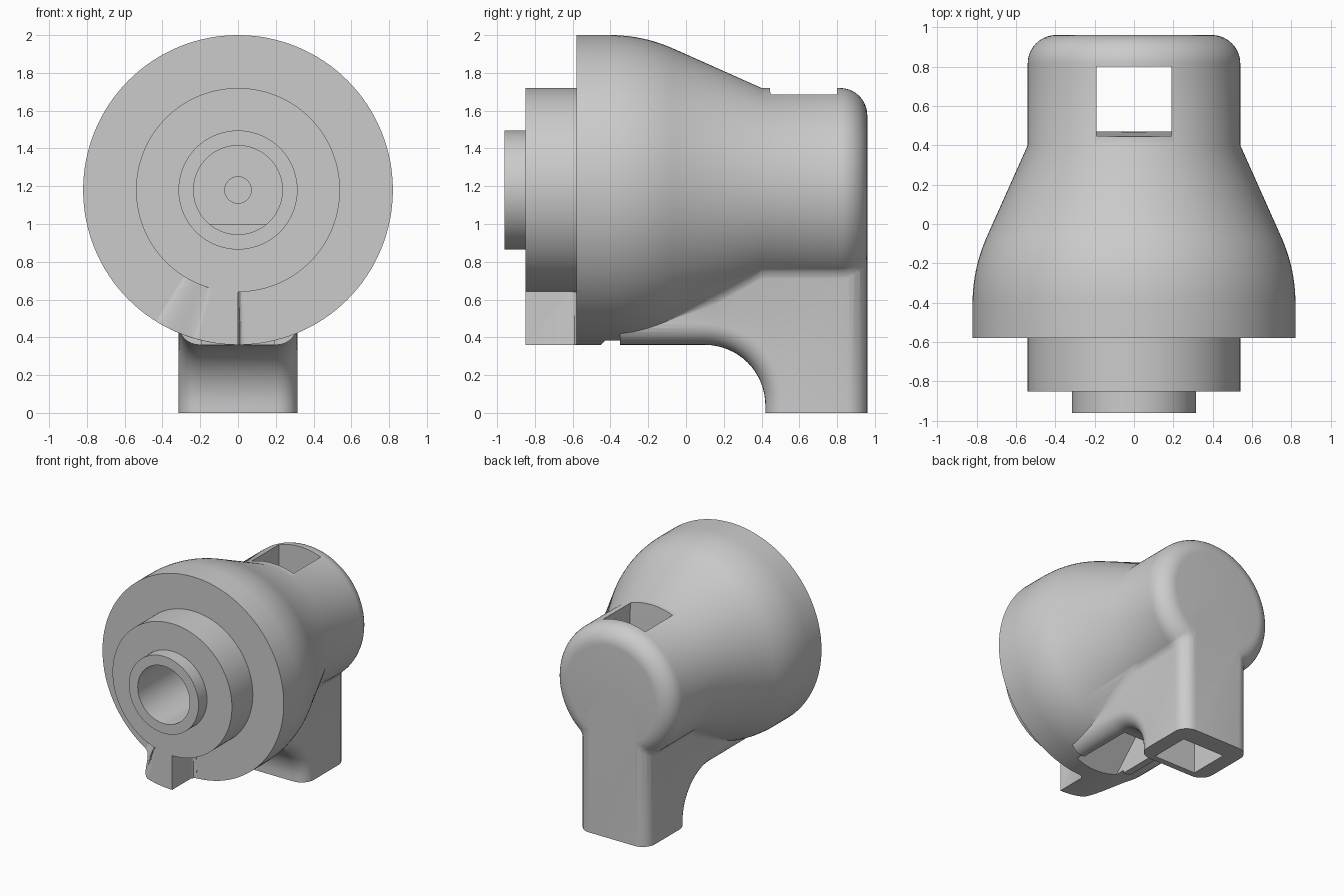
import bpy, bmesh, math
from math import sin, cos, pi, radians, sqrt

if "Cube" in bpy.data.objects:
    bpy.data.objects.remove(bpy.data.objects["Cube"])

AX = 1.18      # height of the turning axis
HW = 0.315     # half width of the leg
R_END = 0.145  # back edge rounding of the barrel
R_LEG = 0.11   # edge rounding of the leg

grey = bpy.data.materials.new("plain grey")
grey.diffuse_color = (0.6, 0.6, 0.6, 1)
grey.use_nodes = True
grey.node_tree.nodes["Principled BSDF"].inputs["Base Color"].default_value = grey.diffuse_color


def finish(bm, name):
    bmesh.ops.remove_doubles(bm, verts=bm.verts, dist=1e-5)
    bmesh.ops.recalc_face_normals(bm, faces=bm.faces)
    me = bpy.data.meshes.new(name)
    bm.to_mesh(me)
    bm.free()
    me.materials.append(grey)
    ob = bpy.data.objects.new(name, me)
    bpy.context.collection.objects.link(ob)
    return ob


def loft(name, rings):
    """Closed solid through a list of equal-length rings."""
    bm = bmesh.new()
    vs = [[bm.verts.new(p) for p in ring] for ring in rings]
    n = len(vs[0])
    for a, b in zip(vs, vs[1:]):
        for i in range(n):
            j = (i + 1) % n
            bm.faces.new((a[i], a[j], b[j], b[i]))
    bm.faces.new(vs[0])
    bm.faces.new(vs[-1])
    return finish(bm, name)


def prism(name, yz, hw):
    return loft(name, [[(x, y, z) for y, z in yz] for x in (-hw, hw)])


def lathe(name, prof, n=128):
    """Spin (radius, y) points about the y axis at height AX."""
    bm = bmesh.new()
    vs = [bm.verts.new((r, y, AX)) for r, y in prof]
    es = [bm.edges.new(p) for p in zip(vs, vs[1:])]
    bmesh.ops.spin(bm, geom=vs + es, cent=(0, 0, AX), axis=(0, 1, 0),
                   angle=2 * pi, steps=n, use_merge=True)
    return finish(bm, name)


def boolean(ob, other, op):
    m = ob.modifiers.new(op, 'BOOLEAN')
    m.operation, m.solver, m.object = op, 'EXACT', other
    bpy.context.view_layer.objects.active = ob
    bpy.ops.object.modifier_apply(modifier=m.name)
    bpy.data.objects.remove(other)


def body_r(y):
    if y < -0.07:
        return 0.82 - 0.81 + sqrt(0.81 ** 2 - max(0, y + 0.40) ** 2)
    if y < 0.40:
        return 0.75 - (y + 0.07) * 0.21 / 0.47
    d = max(0, y - (0.96 - R_END))
    return 0.54 - R_END + sqrt(max(0, R_END ** 2 - d * d))


# Turned body: blind bore, stepped boss, bell and barrel with rounded end
prof = [(0, 0.1), (0.235, 0.1), (0.235, -0.96), (0.315, -0.96), (0.315, -0.85),
        (0.54, -0.85), (0.54, -0.58), (0.82, -0.58)]
ys = [-0.40 + 0.33 * i / 10 for i in range(11)] + [0.40]
ys += [0.96 - R_END + R_END * sin(pi / 2 * i / 10) for i in range(11)]
prof += [(body_r(y), y) for y in ys] + [(0, 0.96)]
body = lathe("elbow_body", prof)

# Leg with concave front, all long edges rounded
side = [(-0.35, 0.36)] + [(0.10 + 0.32 * sin(t), 0.04 + 0.32 * cos(t))
                          for t in [pi / 2 * i / 16 for i in range(17)]]
side += [(0.42, -0.2), (0.96, -0.2), (0.96, 1.0), (-0.35, 1.0)]
leg = prism("leg", side, HW)
bm = bmesh.new()
bm.from_mesh(leg.data)
edges = [e for e in bm.edges if abs(e.verts[0].co.x - e.verts[1].co.x) < 1e-4
         and all(v.co.z < 0.99 or v.co.y > 0.9 for v in e.verts)
         and not all(v.co.z < -0.19 for v in e.verts)
         and not all(v.co.y < -0.34 for v in e.verts)]
bmesh.ops.bevel(bm, geom=edges, offset=R_LEG, segments=8, profile=0.5, affect='EDGES')
bm.to_mesh(leg.data)
bm.free()
foot = prism("foot_trim", [(-2, -1), (2, -1), (2, 0), (-2, 0)], 2)
boolean(leg, foot, 'DIFFERENCE')
boolean(body, leg, 'UNION')

# Concave blends where the leg meets the body
for s in (-1, 1):
    rings = []
    for y in [-0.1 + i * 0.05 for i in range(19)] + [0.83, 0.86, 0.89, 0.92, 0.945, 0.956]:
        d = max(0, y - (0.96 - R_LEG))
        h = HW - R_LEG + sqrt(R_LEG ** 2 - d * d) - 0.0015
        r = body_r(y) - 0.0015
        f = 0.1 * min(1, max(0.15, (y + 0.1) / 0.25))
        cx = h + f
        cz = AX - sqrt((r + f) ** 2 - cx ** 2)
        a0, a1 = pi, math.atan2(AX - cz, -cx)
        ring = [(s * (cx + f * cos(a)), y, cz + f * sin(a))
                for a in [a0 + (a1 - a0) * i / 6 for i in range(7)]]
        rings.append(ring + [(s * (h - 0.05), y, ring[-1][2] + 0.06),
                             (s * (h - 0.05), y, cz)])
    boolean(body, loft("blend", rings), 'UNION')

# Stop tab on the front flange: upright side at x = 0, flowing ramp on the other
bm_rings = []
for i in range(41):
    deg = -2.5 + 34.5 * i / 40
    if deg < 0:
        u = (deg + 2.5) / 2.5
        h = 0.03 * (1 - sqrt(max(0, 1 - u * u)))
    else:
        t = min(1, max(0, (deg - 15) / 17))
        h = 0.27 * (1 - t * t * (3 - 2 * t))
    bm_rings.append((radians(deg), h))
k = next(i for i, p in enumerate(bm_rings) if p[0] >= 0)
bm_rings[k:k] = [(0, 0.03), (0.0005, 0.27)]
rings = []
for a, h in bm_rings:
    pts = [(0.52, -0.56), (0.8195, -0.56), (0.8195, -0.581 - h), (0.52, -0.581 - h)]
    rings.append([(-r * sin(a), max(y, -0.8495), AX - r * cos(a)) for r, y in pts])
boolean(body, loft("stop_tab", rings), 'UNION')

# Openings: straight chute, flared window lip, wedge slot under the bell, pin hole
cuts = [prism("chute", [(0.47, -0.5), (0.80, -0.5), (0.80, 2.2), (0.44, 2.2),
                        (0.445, 1.72), (0.47, 1.18)], 0.19),
        prism("slot", [(-0.49, 0.32), (0.0, 0.81), (0.08, 0.81), (0.12, 0.32)], 0.19),
        lathe("pin_hole", [(0, 0.05), (0.07, 0.05), (0.07, 0.6), (0, 0.6)], 32)]
for c in cuts:
    boolean(body, c, 'DIFFERENCE')

bpy.ops.object.select_all(action='DESELECT')
body.select_set(True)
bpy.context.view_layer.objects.active = body
bpy.ops.object.shade_smooth_by_angle(angle=radians(28))
